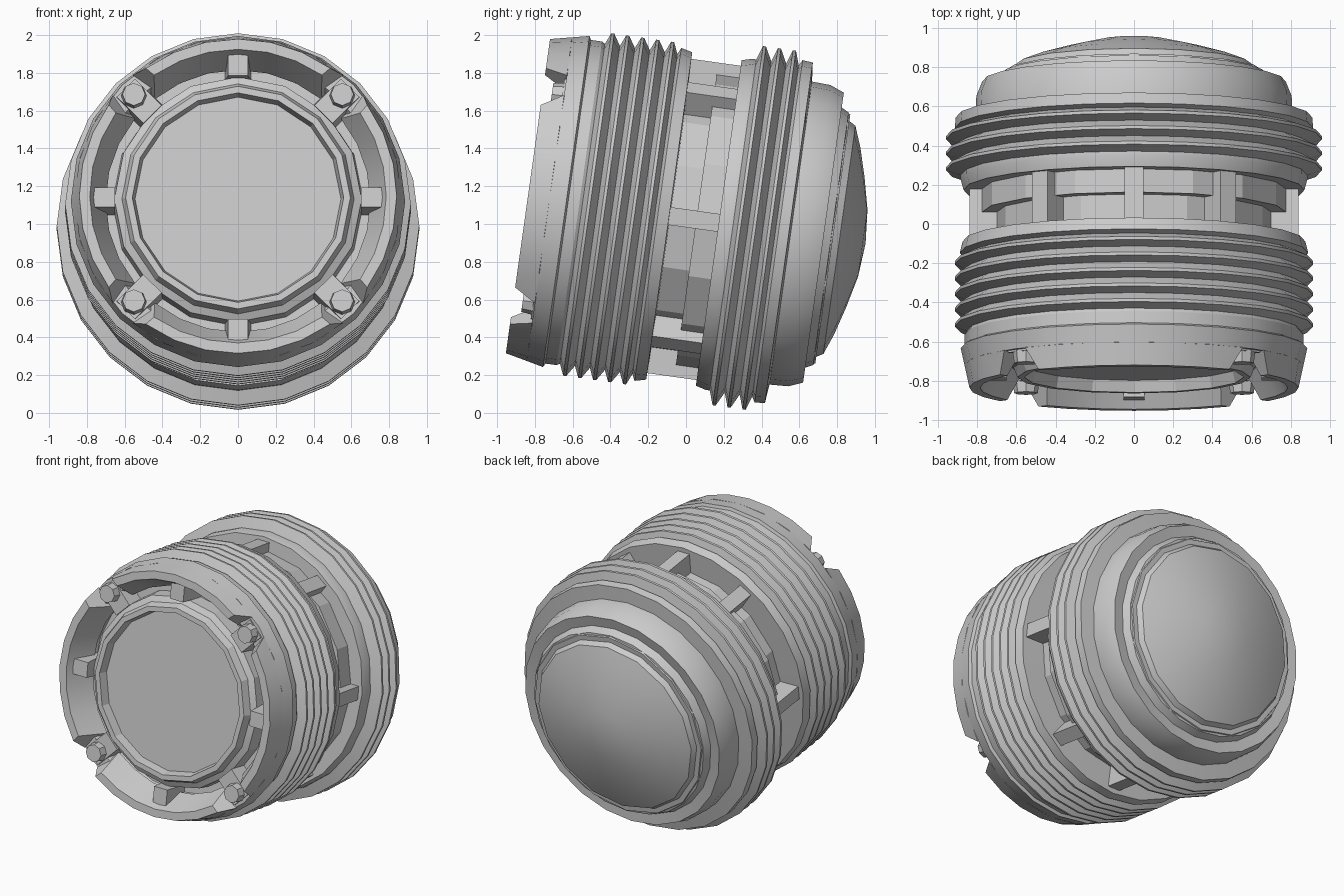
import bpy, bmesh
from math import sin, cos, pi, radians
from mathutils import Matrix

if "Cube" in bpy.data.objects:
    bpy.data.objects.remove(bpy.data.objects["Cube"], do_unlink=True)

grey = bpy.data.materials.new("plain grey")
grey.use_nodes = True
grey.diffuse_color = (0.6, 0.6, 0.6, 1)
grey.node_tree.nodes["Principled BSDF"].inputs["Base Color"].default_value = (0.6, 0.6, 0.6, 1)

# The whole barrel leans back: its front end points slightly upward
TILT = Matrix.Translation((0, 0, 1.03)) @ Matrix.Rotation(radians(-8), 4, 'X')


def finish(name, bm):
    bmesh.ops.remove_doubles(bm, verts=bm.verts, dist=1e-5)
    bmesh.ops.recalc_face_normals(bm, faces=bm.faces)
    bm.transform(TILT)
    mesh = bpy.data.meshes.new(name)
    bm.to_mesh(mesh)
    bm.free()
    mesh.materials.append(grey)
    obj = bpy.data.objects.new(name, mesh)
    bpy.context.collection.objects.link(obj)
    bpy.ops.object.select_all(action='DESELECT')
    obj.select_set(True)
    bpy.context.view_layer.objects.active = obj
    bpy.ops.object.shade_smooth_by_angle(angle=radians(20))
    return obj


def polar(r, t, a):
    return (r * sin(a), t, r * cos(a))


def lathe(name, profile, sides, closed=False):
    """Revolve (radius, depth) points around the barrel axis."""
    bm = bmesh.new()
    pts = profile + profile[:1] if closed else profile
    rings = []
    for r, t in pts:
        if r == 0:
            rings.append([bm.verts.new((0, t, 0))] * sides)
        else:
            rings.append([bm.verts.new(polar(r, t, 2 * pi * i / sides)) for i in range(sides)])
    for lo, hi in zip(rings, rings[1:]):
        for i in range(sides):
            j = (i + 1) % sides
            corners = list(dict.fromkeys((lo[i], lo[j], hi[j], hi[i])))
            if len(corners) > 2:
                bm.faces.new(corners)
    return finish(name, bm)


def block(name, r0, r1, t0, t1, width, angle, taper=1.0):
    """Radial block, narrowed toward its front by taper."""
    bm = bmesh.new()
    bmesh.ops.create_cube(bm, size=1)
    for v in bm.verts:
        w = width * (taper if v.co.y < 0 else 1)
        v.co = (v.co.x * w, t0 if v.co.y < 0 else t1, r0 if v.co.z < 0 else r1)
    bm.transform(Matrix.Rotation(angle, 4, 'Y'))
    return finish(name, bm)


def ridges(start, pitch, count, tip, valley):
    pts = []
    for i in range(count):
        t = start + i * pitch
        pts += [(valley, t - pitch * 0.42), (tip, t - pitch * 0.1), (tip, t + pitch * 0.1)]
    return pts + [(valley, start + (count - 0.58) * pitch)]


# Front housing: collar, ribbed band and rear lip
lathe("front_housing",
      [(0.70, -0.60), (0.76, -0.73), (0.865, -0.73), (0.885, -0.64), (0.865, -0.63), (0.865, -0.57)]
      + ridges(-0.52, 0.08, 5, 0.915, 0.855)
      + [(0.89, -0.15), (0.875, -0.09), (0.70, -0.085)], 24)

# Front window with its raised rim and the channel around it
lathe("front_window",
      [(0, -0.73), (0.545, -0.73), (0.56, -0.79), (0.595, -0.79), (0.615, -0.74),
       (0.655, -0.72), (0.665, -0.62), (0.75, -0.62)], 16)

# Inner core and stepped ring in the gap between both housings
lathe("core", [(0.71, -0.1), (0.71, 0.2)], 16)
lathe("core_ring", [(0.70, 0.055), (0.785, 0.055), (0.785, 0.2)], 16)

# Rear housing with ribbed band and shoulder
lathe("rear_housing",
      [(0.68, 0.175), (0.87, 0.175), (0.885, 0.23)]
      + ridges(0.285, 0.08, 3, 0.96, 0.885)
      + [(0.915, 0.495), (0.91, 0.55), (0.81, 0.56), (0.805, 0.66), (0.775, 0.735),
         (0.70, 0.725), (0.675, 0.775), (0.64, 0.78)], 24)

# Rear dome
lathe("rear_dome",
      [(0.69, 0.73), (0.665, 0.785), (0.63, 0.785), (0.61, 0.82), (0.50, 0.862),
       (0.35, 0.905), (0.18, 0.945), (0, 0.96)], 16)

# Four raised guard segments around the front, with slanted ends
section = [(0.865, -0.73, 40), (0.84, -0.845, 35.5), (0.785, -0.845, 34.5), (0.70, -0.66, 39)]
for k, side in enumerate(("top", "left", "bottom", "right")):
    bm = bmesh.new()
    steps = 6
    rows = []
    for i in range(steps + 1):
        f = 2 * i / steps - 1
        rows.append([bm.verts.new(polar(r, t, k * pi / 2 + radians(f * half)))
                     for r, t, half in section])
    for a, b in zip(rows, rows[1:]):
        for i in range(4):
            j = (i + 1) % 4
            bm.faces.new((a[i], a[j], b[j], b[i]))
    bm.faces.new(rows[0])
    bm.faces.new(rows[-1])
    finish(side + "_guard", bm)

# Ribs across the front channel, bolts on the diagonal ones
for k in range(8):
    angle = k * pi / 4
    if k % 2 == 0:
        block("channel_rib", 0.65, 0.83, -0.80, -0.60, 0.14, angle, 0.75)
    else:
        block("bolt_rib", 0.64, 0.84, -0.74, -0.60, 0.17, angle, 0.8)
        bm = bmesh.new()
        bmesh.ops.create_cone(bm, cap_ends=True, segments=8, radius1=0.068, radius2=0.06, depth=0.06)
        bm.transform(Matrix.Translation((0.78 * sin(angle), -0.765, 0.78 * cos(angle)))
                     @ Matrix.Rotation(pi / 2, 4, 'X'))
        finish("bolt", bm)

# Struts bridging the gap
for degrees in (0, 35, 90, 143, 180, 217, 270, 325):
    block("strut", 0.66, 0.84, -0.10, 0.19, 0.095, radians(degrees))
